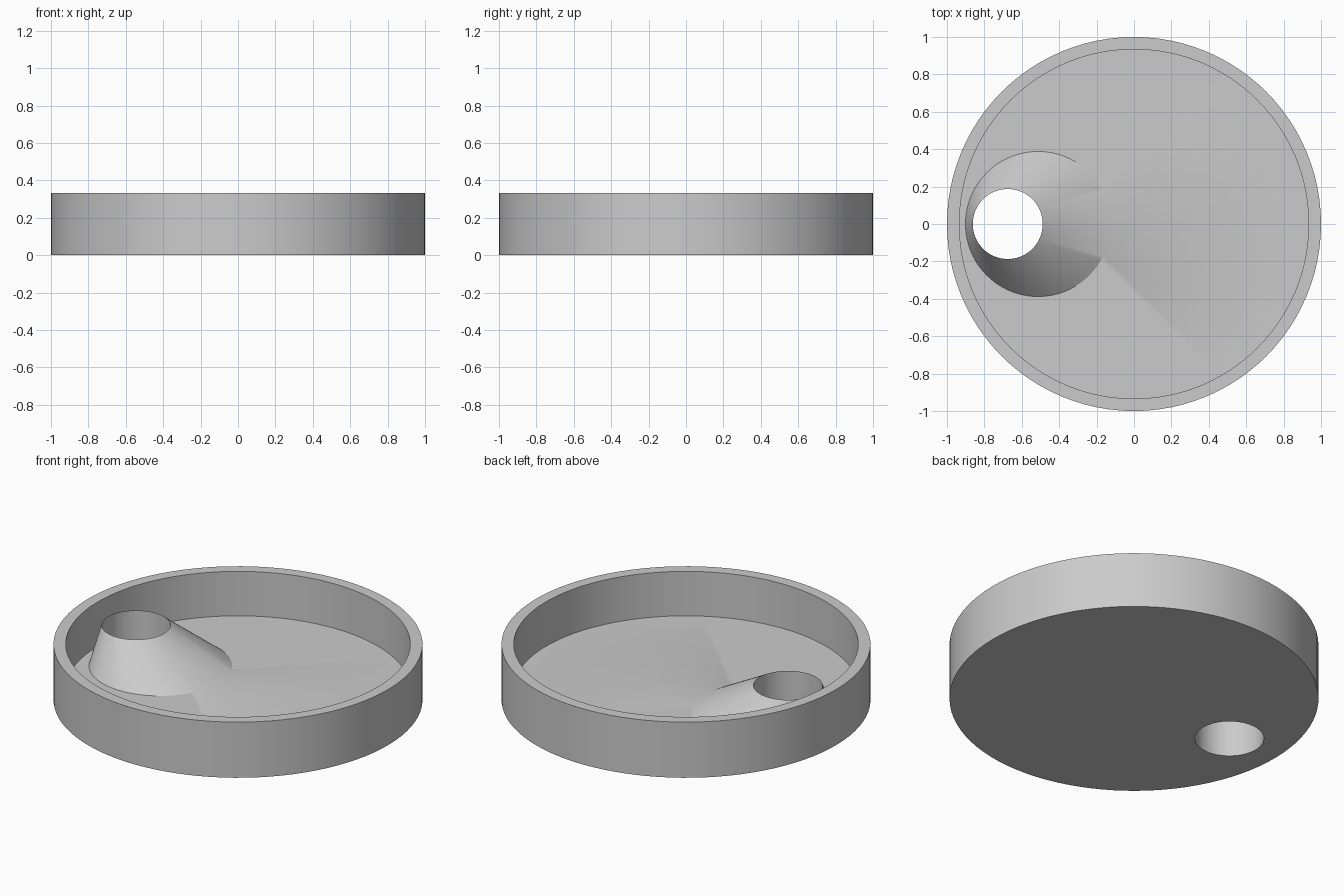
import bpy
import bmesh
from math import cos, sin, tau, radians

cube = bpy.data.objects.get("Cube")
if cube:
    bpy.data.objects.remove(cube, do_unlink=True)

SEGMENTS = 96
HEIGHT, FLOOR, SPOUT_TOP = 0.333, 0.067, 0.267
HOLE_X, HOLE_R = -0.675, 0.187
BASE_X, BASE_R = -0.513, 0.388

grey = bpy.data.materials.new("plain grey")
grey.use_nodes = True
colour = (0.6, 0.6, 0.6, 1)
grey.diffuse_color = colour
grey.node_tree.nodes["Principled BSDF"].inputs["Base Color"].default_value = colour

bm = bmesh.new()


def ring(x, radius, z):
    """Closed loop of edges around a vertical axis."""
    verts = [bm.verts.new((x + radius * cos(tau * i / SEGMENTS),
                           radius * sin(tau * i / SEGMENTS), z))
             for i in range(SEGMENTS)]
    return [bm.edges.new((verts[i - 1], verts[i])) for i in range(SEGMENTS)]


def bridge(a, b):
    bmesh.ops.bridge_loops(bm, edges=a + b)


def fill(a, b):
    """Flat plate between an outer loop and an off-centre opening."""
    bmesh.ops.triangle_fill(bm, edges=a + b, use_beauty=True)


# Loops of the dish wall, the slanted spout and the drain hole
outer_bottom = ring(0, 1, 0)
outer_top = ring(0, 1, HEIGHT)
inner_top = ring(0, 0.934, HEIGHT)
inner_floor = ring(0, 0.934, FLOOR)
spout_base = ring(BASE_X, BASE_R, FLOOR)
spout_top = ring(HOLE_X, HOLE_R, SPOUT_TOP)
hole_bottom = ring(HOLE_X, HOLE_R, 0)

# Wall and rim
bridge(outer_bottom, outer_top)
bridge(outer_top, inner_top)
bridge(inner_top, inner_floor)
# Floor, spout, hole and underside
fill(inner_floor, spout_base)
bridge(spout_base, spout_top)
bridge(spout_top, hole_bottom)
fill(hole_bottom, outer_bottom)
bmesh.ops.recalc_face_normals(bm, faces=bm.faces)

mesh = bpy.data.meshes.new("drain_dish")
bm.to_mesh(mesh)
bm.free()
mesh.materials.append(grey)
dish = bpy.data.objects.new("drain_dish", mesh)
bpy.context.collection.objects.link(dish)

bpy.ops.object.select_all(action='DESELECT')
dish.select_set(True)
bpy.context.view_layer.objects.active = dish
bpy.ops.object.shade_smooth_by_angle(angle=radians(30))
